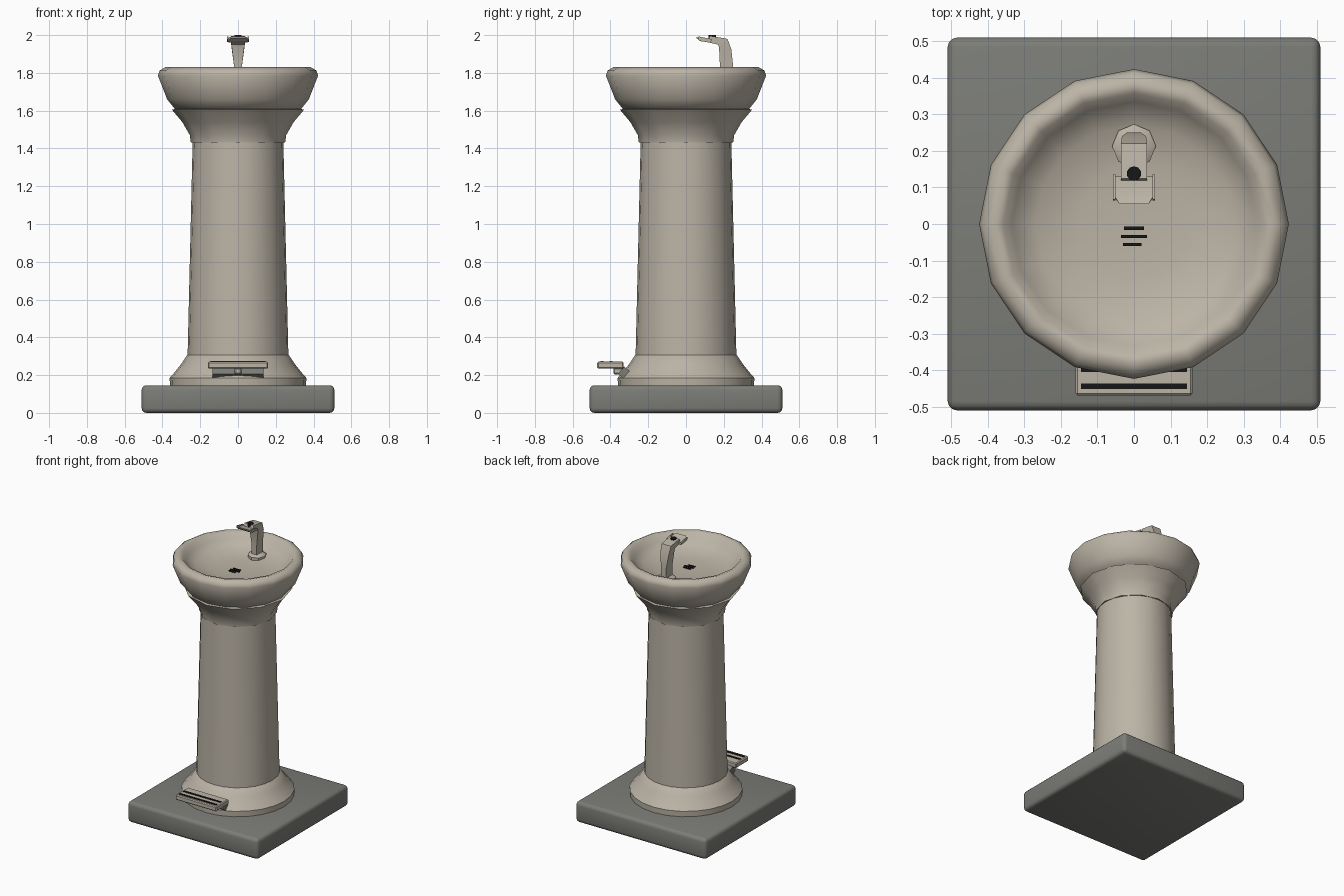
import bpy, bmesh, math
from mathutils import Vector

old = bpy.data.objects.get("Cube")
if old:
    bpy.data.objects.remove(old, do_unlink=True)


def material(name, rgb):
    m = bpy.data.materials.new(name)
    m.use_nodes = True
    m.diffuse_color = (*rgb, 1)
    m.node_tree.nodes["Principled BSDF"].inputs["Base Color"].default_value = (*rgb, 1)
    return m


STONE = material("warm stone", (0.50, 0.455, 0.38))
GREY = material("grey concrete", (0.20, 0.205, 0.185))
BLACK = material("black", (0.008, 0.008, 0.008))


def finish(name, bm, mat, angle=None):
    bmesh.ops.recalc_face_normals(bm, faces=bm.faces[:])
    mesh = bpy.data.meshes.new(name)
    bm.to_mesh(mesh)
    bm.free()
    mesh.materials.append(mat)
    ob = bpy.data.objects.new(name, mesh)
    bpy.context.collection.objects.link(ob)
    if angle:
        bpy.ops.object.select_all(action="DESELECT")
        ob.select_set(True)
        bpy.context.view_layer.objects.active = ob
        bpy.ops.object.shade_smooth_by_angle(angle=math.radians(angle))
    return ob


def lathe(name, profile, sides, mat, angle=40, turn=0):
    """Spin (radius, height) pairs round z; the first and last rings are capped."""
    bm = bmesh.new()
    rings = []
    for r, z in profile:
        rings.append([bm.verts.new((r * math.sin(turn + math.tau * i / sides),
                                    -r * math.cos(turn + math.tau * i / sides), z))
                      for i in range(sides)])
    for a, b in zip(rings, rings[1:]):
        for i in range(sides):
            j = (i + 1) % sides
            bm.faces.new((a[i], a[j], b[j], b[i]))
    bm.faces.new(rings[0])
    bm.faces.new(rings[-1])
    return finish(name, bm, mat, angle)


def box(name, centre, size, mat, tilt=0, bevel=0, segments=1):
    bm = bmesh.new()
    bmesh.ops.create_cube(bm, size=1)
    for v in bm.verts:
        v.co = Vector(a * b for a, b in zip(v.co, size))
    if bevel:
        bmesh.ops.bevel(bm, geom=bm.edges[:], offset=bevel, segments=segments,
                        profile=0.5, affect="EDGES")
    ob = finish(name, bm, mat, 35 if bevel else None)
    ob.location = centre
    ob.rotation_euler.x = tilt
    return ob


def sweep(name, sections, mat):
    """Join rectangles given as (front point, back point, half width) in the yz plane."""
    bm = bmesh.new()
    rings = [[bm.verts.new((s * w, *p)) for p, s in ((f, -1), (f, 1), (b, 1), (b, -1))]
             for f, b, w in sections]
    for a, b in zip(rings, rings[1:]):
        for i in range(4):
            j = (i + 1) % 4
            bm.faces.new((a[i], a[j], b[j], b[i]))
    bm.faces.new(rings[0])
    bm.faces.new(rings[-1])
    return finish(name, bm, mat, 30)


# Plinth and pedestal
box("plinth", (0, 0, 0.073), (1.02, 1.02, 0.146), GREY, bevel=0.025, segments=3)
lathe("pedestal_foot", [(0.36, 0.14), (0.362, 0.185), (0.34, 0.21), (0.30, 0.26),
                        (0.27, 0.305), (0.25, 0.315)], 24, STONE)
lathe("column", [(0.267, 0.30), (0.24, 1.44)], 24, STONE)
lathe("collar", [(0.235, 1.43), (0.25, 1.432), (0.255, 1.47), (0.295, 1.54),
                 (0.35, 1.605), (0.30, 1.615)], 12, STONE)

# Hollow basin
lathe("basin", [(0.29, 1.60), (0.335, 1.61), (0.375, 1.66), (0.424, 1.785),
                (0.415, 1.812), (0.385, 1.83), (0.358, 1.822), (0.335, 1.785),
                (0.27, 1.745), (0.15, 1.728), (0.05, 1.725)], 16, STONE, 50)

# Drain slots
for y, w, x in ((-0.012, 0.055, 0), (-0.034, 0.07, 0), (-0.056, 0.05, -0.005)):
    box("drain_slot", (x, y, 1.729), (w, 0.009, 0.006), BLACK)

# Spout: foot flange, bent neck, nozzle and lip
lathe("spout_flange", [(0.06, 1.73), (0.06, 1.75), (0.04, 1.762)],
      8, STONE).location = (0, 0.213, 0)
sweep("spout_neck", [((0.18, 1.74), (0.25, 1.74), 0.02),
                     ((0.18, 1.83), (0.25, 1.83), 0.02),
                     ((0.175, 1.935), (0.24, 1.925), 0.033),
                     ((0.17, 1.95), (0.22, 1.98), 0.036),
                     ((0.115, 1.962), (0.125, 1.996), 0.036)], STONE)
sweep("spout_lip", [((0.055, 1.984), (0.055, 1.992), 0.04),
                    ((0.075, 1.968), (0.08, 1.98), 0.055),
                    ((0.13, 1.96), (0.13, 1.974), 0.05)], STONE)
for side in (-1, 1):
    box("lip_cheek", (side * 0.054, 0.10, 1.978), (0.008, 0.07, 0.016), STONE, tilt=-0.2)
lathe("spout_nozzle", [(0.02, 1.975), (0.02, 2.0)], 10, BLACK).location = (0, 0.138, 0)

# Foot pedal with dark grip strips, hinge and backing plate
box("pedal", (0, -0.40, 0.253), (0.32, 0.14, 0.036), STONE, bevel=0.006)
for y in (-0.397, -0.444):
    box("pedal_strip", (0, y, 0.272), (0.29, 0.015, 0.006), BLACK)
box("pedal_hinge", (0, -0.355, 0.222), (0.035, 0.06, 0.035), STONE, bevel=0.006)
box("pedal_plate", (0, -0.325, 0.21), (0.27, 0.05, 0.05), GREY, tilt=-0.7)
